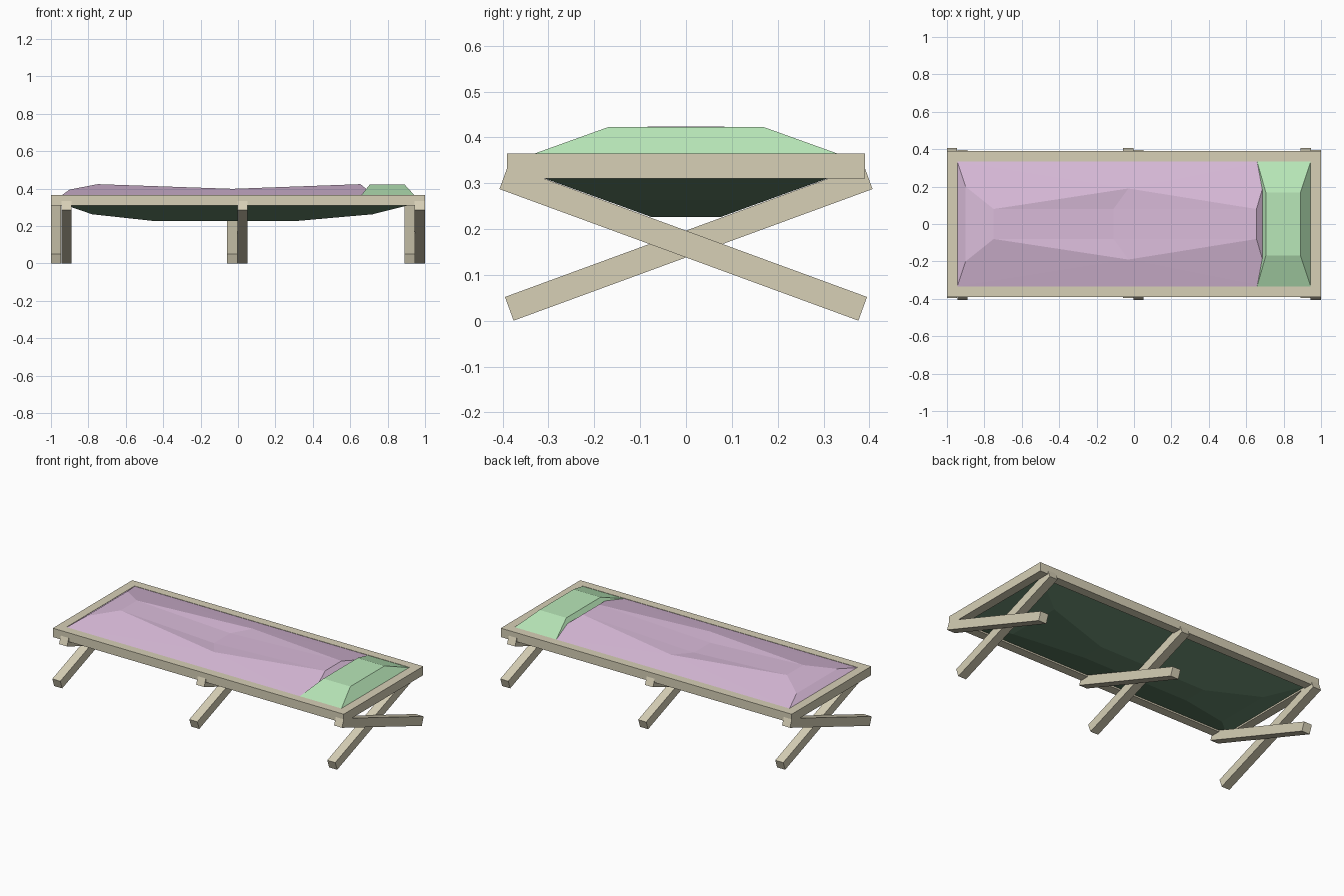
import bpy, bmesh, math
from mathutils import Matrix

if "Cube" in bpy.data.objects:
    bpy.data.objects.remove(bpy.data.objects["Cube"])


def material(name, rgb):
    m = bpy.data.materials.new(name)
    m.diffuse_color = (*rgb, 1)
    m.use_nodes = True
    m.node_tree.nodes["Principled BSDF"].inputs["Base Color"].default_value = m.diffuse_color
    return m


WOOD = material("wood", (0.68, 0.63, 0.47))
LILAC = material("lilac", (0.70, 0.50, 0.70))
MINT = material("mint", (0.48, 0.80, 0.48))
GREEN = material("dark green", (0.13, 0.24, 0.15))


def make(name, verts, faces, mat):
    bm = bmesh.new()
    vs = [bm.verts.new(v) for v in verts]
    for f in faces:
        bm.faces.new([vs[i] for i in f])
    bmesh.ops.recalc_face_normals(bm, faces=bm.faces[:])
    me = bpy.data.meshes.new(name)
    bm.to_mesh(me)
    bm.free()
    me.materials.append(mat)
    ob = bpy.data.objects.new(name, me)
    bpy.context.collection.objects.link(ob)
    return ob


def rect(x0, x1, y, z):
    return [(x0, -y, z), (x1, -y, z), (x1, y, z), (x0, y, z)]


def loft(name, rings, mat, cap=True, closed=False):
    """Skin a stack of four-cornered rings."""
    n = len(rings)
    faces = []
    for r in range(n if closed else n - 1):
        a, b = r * 4, (r + 1) % n * 4
        faces += [(a + i, a + (i + 1) % 4, b + (i + 1) % 4, b + i) for i in range(4)]
    if cap:
        faces.append(range((n - 1) * 4, n * 4))
    return make(name, [v for r in rings for v in r], faces, mat)


# Rectangular bed frame
loft("bed_frame", [rect(-1, 1, 0.39, 0.31), rect(-1, 1, 0.39, 0.365),
                   rect(-0.945, 0.945, 0.335, 0.365), rect(-0.945, 0.945, 0.335, 0.31)],
     WOOD, cap=False, closed=True)

# Three pairs of crossed legs
tilt = math.atan2(0.287, 0.783)
length = math.hypot(0.287, 0.783)
for pair, x in (("left", -0.945), ("middle", -0.003), ("right", 0.945)):
    for side, s in (("rising_back", 1), ("rising_front", -1)):
        h, l, w = 0.0275, length / 2, 0.0275
        leg = loft(f"{pair}_leg_{side}",
                   [rect(-w, w, l, -h), rect(-w, w, l, h)], WOOD)
        bm = bmesh.new()
        bm.from_mesh(leg.data)
        bm.faces.new([v for v in sorted(bm.verts, key=lambda v: v.index)[:4]])
        bmesh.ops.recalc_face_normals(bm, faces=bm.faces[:])
        bm.transform(Matrix.Translation((x - s * w, s * 0.006, 0.1695))
                     @ Matrix.Rotation(s * tilt, 4, 'X'))
        bm.to_mesh(leg.data)
        bm.free()

# Sagging canvas underneath
loft("canvas", [rect(-0.945, 0.945, 0.335, 0.32), rect(-0.78, 0.72, 0.177, 0.263),
                rect(-0.44, 0.30, 0.075, 0.226)], GREEN)

# Pillow
loft("pillow", [rect(0.658, 0.945, 0.335, 0.363), rect(0.705, 0.89, 0.168, 0.423)], MINT)

# Blanket: one outline per side, dipping in the middle
outline = [(-0.945, 0.335, 0.363), (-0.90, 0.20, 0.395), (-0.75, 0.08, 0.424),
           (-0.03, 0.19, 0.399), (0.655, 0.08, 0.424), (0.69, 0.20, 0.395),
           (0.70, 0.335, 0.363), (-0.11, 0.08, 0.392)]
verts = [(x, -y, z) for x, y, z in outline] + outline
faces = [(0, 1, 9, 8), (1, 2, 10, 9), (2, 7, 15, 10), (7, 4, 12, 15),
         (4, 5, 13, 12), (5, 6, 14, 13)]
for o in (0, 8):
    faces += [(o, o + 1, o + 2, o + 3), (o, o + 3, o + 6), (o + 3, o + 4, o + 5, o + 6),
              (o + 2, o + 3, o + 7), (o + 3, o + 4, o + 7)]
make("blanket", verts, faces, LILAC)
